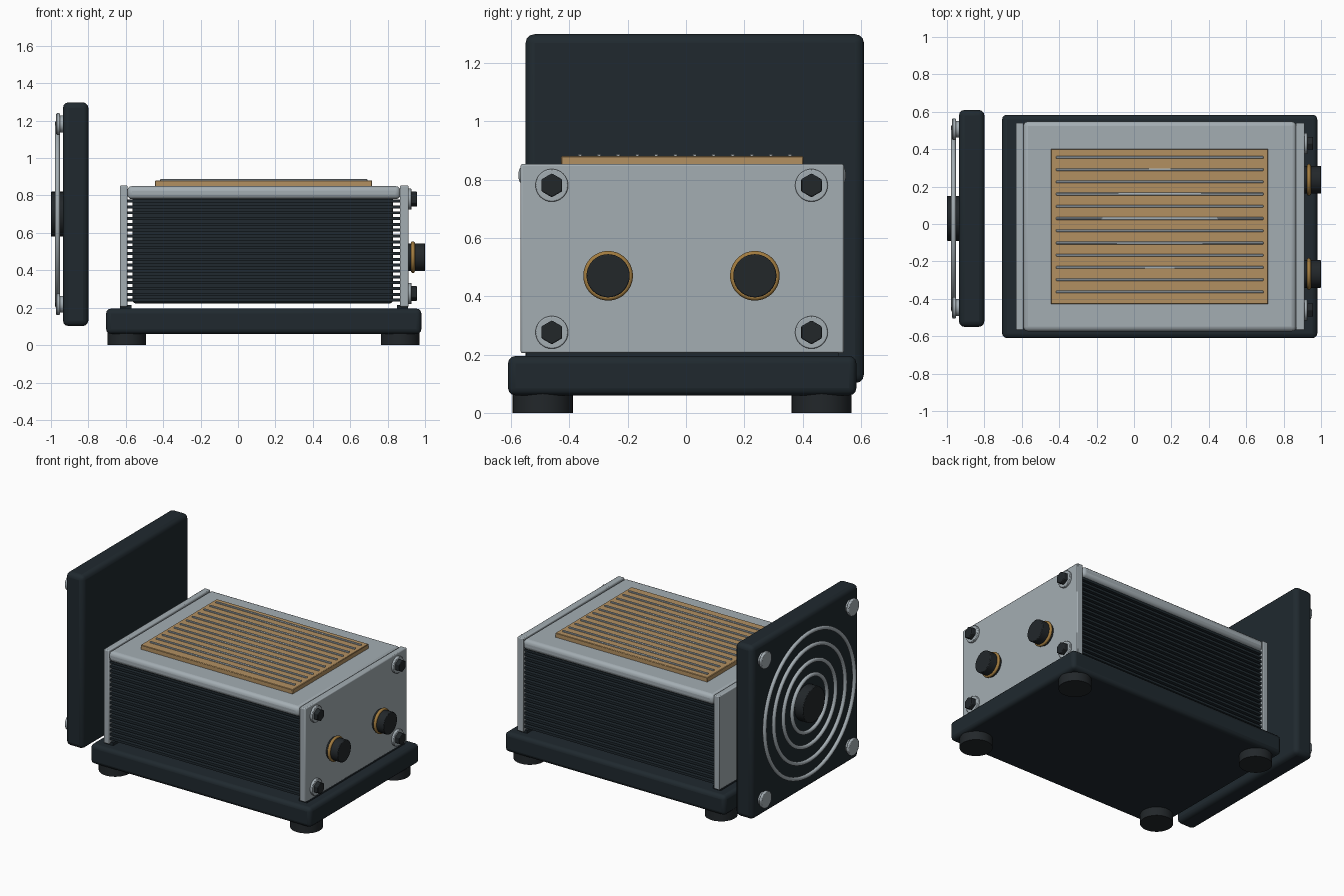
import bpy
from math import pi, radians

if "Cube" in bpy.data.objects:
    bpy.data.objects.remove(bpy.data.objects["Cube"])

CY = -0.013      # y centre of the main body
PY, PZ = 0.03, 0.70   # centre of the fan panel


def mat(name, rgb):
    m = bpy.data.materials.new(name)
    m.diffuse_color = (*rgb, 1)
    m.use_nodes = True
    m.node_tree.nodes["Principled BSDF"].inputs["Base Color"].default_value = m.diffuse_color
    return m


DARK = mat("dark_metal", (0.014, 0.022, 0.028))
BLACK = mat("black_rubber", (0.016, 0.020, 0.023))
SILVER = mat("silver_metal", (0.37, 0.42, 0.45))
GRILLE = mat("tan_plate", (0.45, 0.28, 0.12))
BRASS = mat("brass", (0.36, 0.20, 0.05))


def finish(name, m, bevel=0, segs=3):
    o = bpy.context.object
    o.name = name
    o.data.materials.append(m)
    bpy.ops.object.transform_apply(location=False, rotation=True, scale=True)
    if bevel:
        b = o.modifiers.new("bevel", 'BEVEL')
        b.width, b.segments, b.limit_method = bevel, segs, 'ANGLE'
    bpy.ops.object.shade_smooth_by_angle(angle=radians(35))
    return o


def box(name, x, y, z, m, bevel=0, segs=3):
    """Box given by (min, max) on each axis."""
    r = (x, y, z)
    bpy.ops.mesh.primitive_cube_add(size=1, location=[(a + b) / 2 for a, b in r])
    bpy.context.object.scale = [b - a for a, b in r]
    return finish(name, m, bevel, segs)


def disc_x(name, x0, x1, y, z, r, m, n=40, bevel=0):
    """Cylinder lying along x."""
    bpy.ops.mesh.primitive_cylinder_add(vertices=n, radius=r, depth=x1 - x0,
                                        location=((x0 + x1) / 2, y, z),
                                        rotation=(pi / 2, 0, pi / 2))
    return finish(name, m, bevel, 2)


def ring_x(name, x, y, z, r, minor, m):
    bpy.ops.mesh.primitive_torus_add(major_radius=r, minor_radius=minor,
                                     major_segments=64, minor_segments=12,
                                     location=(x, y, z), rotation=(0, pi / 2, 0))
    return finish(name, m)


# base slab and feet
box("base", (-0.705, 0.98), (CY - 0.597, CY + 0.597), (0.06, 0.195), DARK, 0.025)
for x in (-0.595, 0.867):
    for s in (-1, 1):
        bpy.ops.mesh.primitive_cylinder_add(vertices=40, radius=0.103, depth=0.07,
                                            location=(x, CY + s * 0.478, 0.035))
        finish("foot", BLACK)

# rails joining base and end plates
for x in (-0.60, 0.88):
    box("mount_rail", (x - 0.03, x + 0.03), (CY - 0.535, CY + 0.535), (0.185, 0.215), DARK)

# heat sink core with horizontal fins
box("core", (-0.565, 0.83), (CY - 0.51, CY + 0.51), (0.222, 0.80), DARK, 0.02)
N = 18
for i in range(N):
    z = 0.24 + i * (0.77 - 0.24) / (N - 1)
    box("cooling_fin", (-0.592, 0.868), (CY - 0.54, CY + 0.54), (z - 0.008, z + 0.008), DARK)

# end plates and lid
box("left_end_plate", (-0.632, -0.59), (CY - 0.554, CY + 0.554), (0.205, 0.853), SILVER, 0.006, 2)
box("right_end_plate", (0.866, 0.912), (CY - 0.554, CY + 0.554), (0.205, 0.853), SILVER, 0.006, 2)
box("lid", (-0.592, 0.868), (CY - 0.561, CY + 0.561), (0.78, 0.85), SILVER, 0.025)

# top plate with raised strips
box("top_plate", (-0.444, 0.717), (CY - 0.415, CY + 0.403 + 0.012), (0.845, 0.88), GRILLE, 0.003, 1)
for i in range(12):
    y = -0.363 + i * 0.0654
    box("top_strip", (-0.417, 0.692), (y - 0.007, y + 0.007), (0.875, 0.888), SILVER, 0.003, 1)

# corner bolts on the right end plate
for y in (-0.46, 0.43):
    for z in (0.276, 0.78):
        disc_x("bolt_washer", 0.905, 0.928, y, z, 0.056, SILVER, 32, 0.004)
        disc_x("bolt_head", 0.92, 0.957, y, z, 0.041, BLACK, 6, 0.004)

# terminals with brass collars
for y in (-0.267, 0.236):
    disc_x("terminal", 0.905, 1.0, y, 0.47, 0.074, BLACK, 40, 0.004)
    ring_x("terminal_collar", 0.935, y, 0.47, 0.074, 0.011, BRASS)

# fan panel, guard rings, hub and corner screws
box("fan_panel", (-0.936, -0.80), (PY - 0.58, PY + 0.58), (PZ - 0.598, PZ + 0.598), DARK, 0.03)
for r in (0.49, 0.39, 0.285, 0.19):
    ring_x("guard_ring", -0.965, PY, PZ, r, 0.013, SILVER)
disc_x("fan_hub", -1.0, -0.93, PY, PZ, 0.12, BLACK, 48, 0.004)
for sy in (-1, 1):
    for sz in (-1, 1):
        y, z = PY + sy * 0.477, PZ + sz * 0.482
        disc_x("screw_shank", -0.955, -0.93, y, z, 0.045, SILVER, 32)
        disc_x("screw_head", -0.972, -0.952, y, z, 0.058, SILVER, 32, 0.005)
